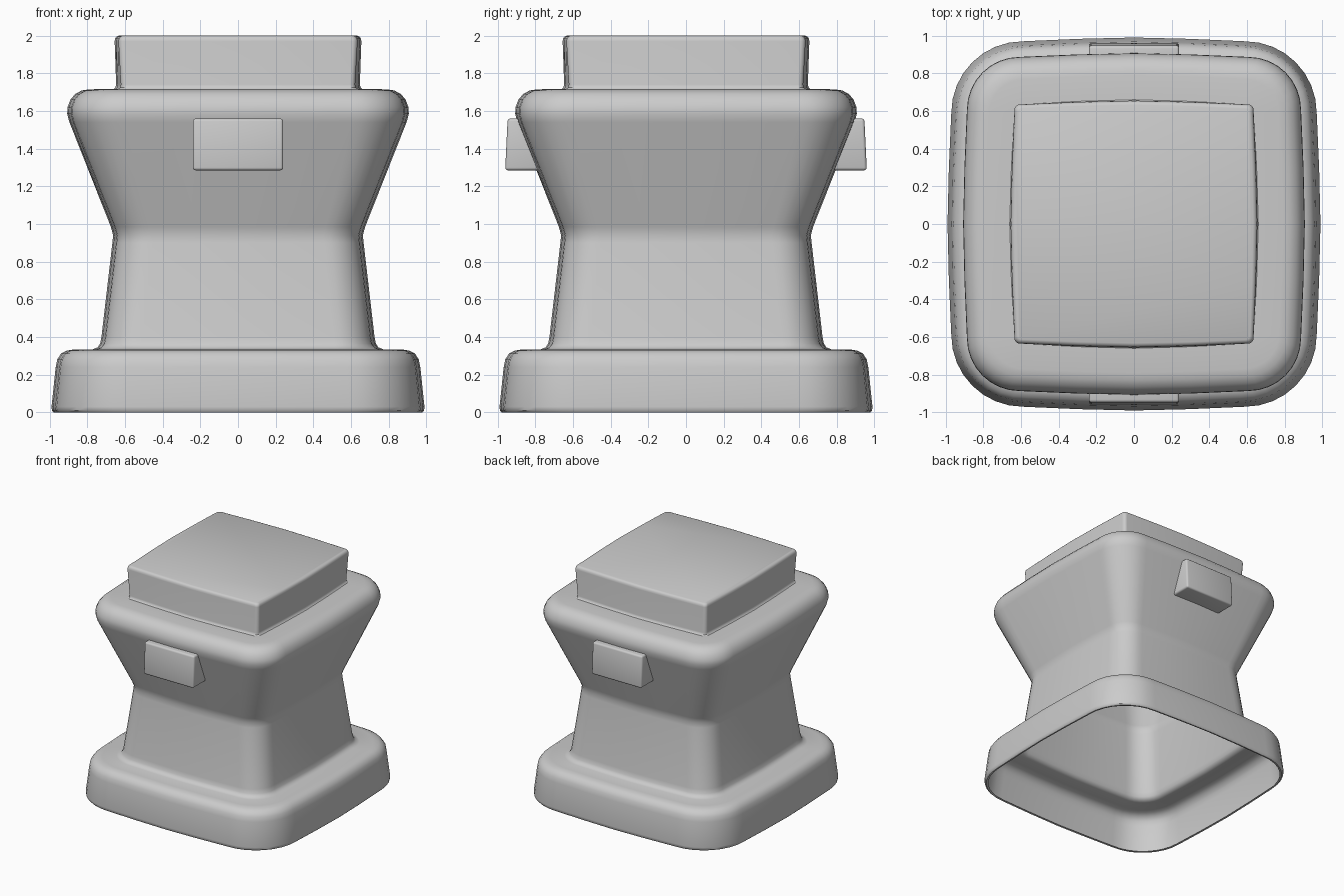
import bpy, bmesh
from math import sin, cos, pi

if "Cube" in bpy.data.objects:
    bpy.data.objects.remove(bpy.data.objects["Cube"])


def ring(a, r, b, z, seg=8):
    """Rounded square whose sides bow out by b at their middles."""
    c = a - b - r
    pts = []
    for q in range(4):
        quarter = [(a, 0), (a - b * 0.35, c * 0.5)]
        quarter += [(c + r * cos(t * pi / 2 / seg), c + r * sin(t * pi / 2 / seg))
                    for t in range(seg + 1)]
        quarter += [(c * 0.5, a - b * 0.35)]
        for x, y in quarter:
            for _ in range(q):
                x, y = -y, x
            pts.append((x, y, z))
    return pts


def finish(name, bm):
    me = bpy.data.meshes.new(name)
    bm.to_mesh(me)
    bm.free()
    ob = bpy.data.objects.new(name, me)
    bpy.context.collection.objects.link(ob)
    bpy.ops.object.select_all(action='DESELECT')
    ob.select_set(True)
    bpy.context.view_layer.objects.active = ob
    bpy.ops.object.shade_smooth_by_angle(angle=0.7)
    return ob


def loft(name, sections, cap=False):
    bm = bmesh.new()
    rings = [[bm.verts.new(p) for p in ring(*s)] for s in sections]
    for lo, hi in zip(rings, rings[1:]):
        n = len(lo)
        for j in range(n):
            k = (j + 1) % n
            bm.faces.new((lo[j], lo[k], hi[k], hi[j]))
    if cap:
        bm.faces.new(rings[-1])
    return finish(name, bm)


# Hollow body, open underneath: half width, corner radius, side bow, height
loft("body_shell", [
    (0.965, 0.37, 0.02, 0.003), (0.98, 0.38, 0.02, 0.0), (0.988, 0.38, 0.02, 0.01),
    (0.99, 0.38, 0.02, 0.03), (0.968, 0.37, 0.02, 0.24), (0.96, 0.36, 0.02, 0.28),
    (0.94, 0.35, 0.02, 0.312), (0.91, 0.33, 0.02, 0.328), (0.87, 0.30, 0.02, 0.334),
    (0.77, 0.22, 0.02, 0.335), (0.745, 0.21, 0.02, 0.345), (0.732, 0.20, 0.02, 0.365),
    (0.725, 0.20, 0.02, 0.40), (0.667, 0.19, 0.02, 0.90), (0.663, 0.19, 0.02, 0.94),
    (0.675, 0.19, 0.02, 0.985), (0.895, 0.27, 0.02, 1.54), (0.907, 0.28, 0.02, 1.585),
    (0.905, 0.28, 0.02, 1.62), (0.89, 0.27, 0.02, 1.66), (0.865, 0.25, 0.02, 1.69),
    (0.83, 0.22, 0.02, 1.709), (0.79, 0.19, 0.02, 1.715), (0.66, 0.04, 0.025, 1.717),
])

# Square top block
loft("top_block", [
    (0.66, 0.04, 0.025, 1.717), (0.651, 0.035, 0.025, 1.724), (0.647, 0.03, 0.025, 1.74),
    (0.655, 0.03, 0.02, 1.97), (0.652, 0.03, 0.02, 1.985), (0.645, 0.03, 0.02, 1.995),
    (0.632, 0.02, 0.018, 2.0),
], cap=True)

# Front and back tabs, with their hidden side following the sloping wall
profile = [(0.785, 1.285), (0.96, 1.285), (0.947, 1.56), (0.885, 1.56)]
for name, s in (("front_tab", -1), ("back_tab", 1)):
    bm = bmesh.new()
    L, R = [[bm.verts.new((x, s * y, z)) for y, z in profile] for x in (-0.24, 0.24)]
    bm.faces.new(L)
    bm.faces.new(R)
    for j in range(3):
        bm.faces.new((L[j], L[j + 1], R[j + 1], R[j]))
    bmesh.ops.recalc_face_normals(bm, faces=bm.faces)
    if sum(f.normal.x * f.calc_center_median().x for f in bm.faces) < 0:
        bmesh.ops.reverse_faces(bm, faces=bm.faces)
    edges = [e for e in bm.edges if not e.is_boundary]
    bmesh.ops.bevel(bm, geom=edges, offset=0.015, segments=3, profile=0.5, affect='EDGES')
    finish(name, bm)
